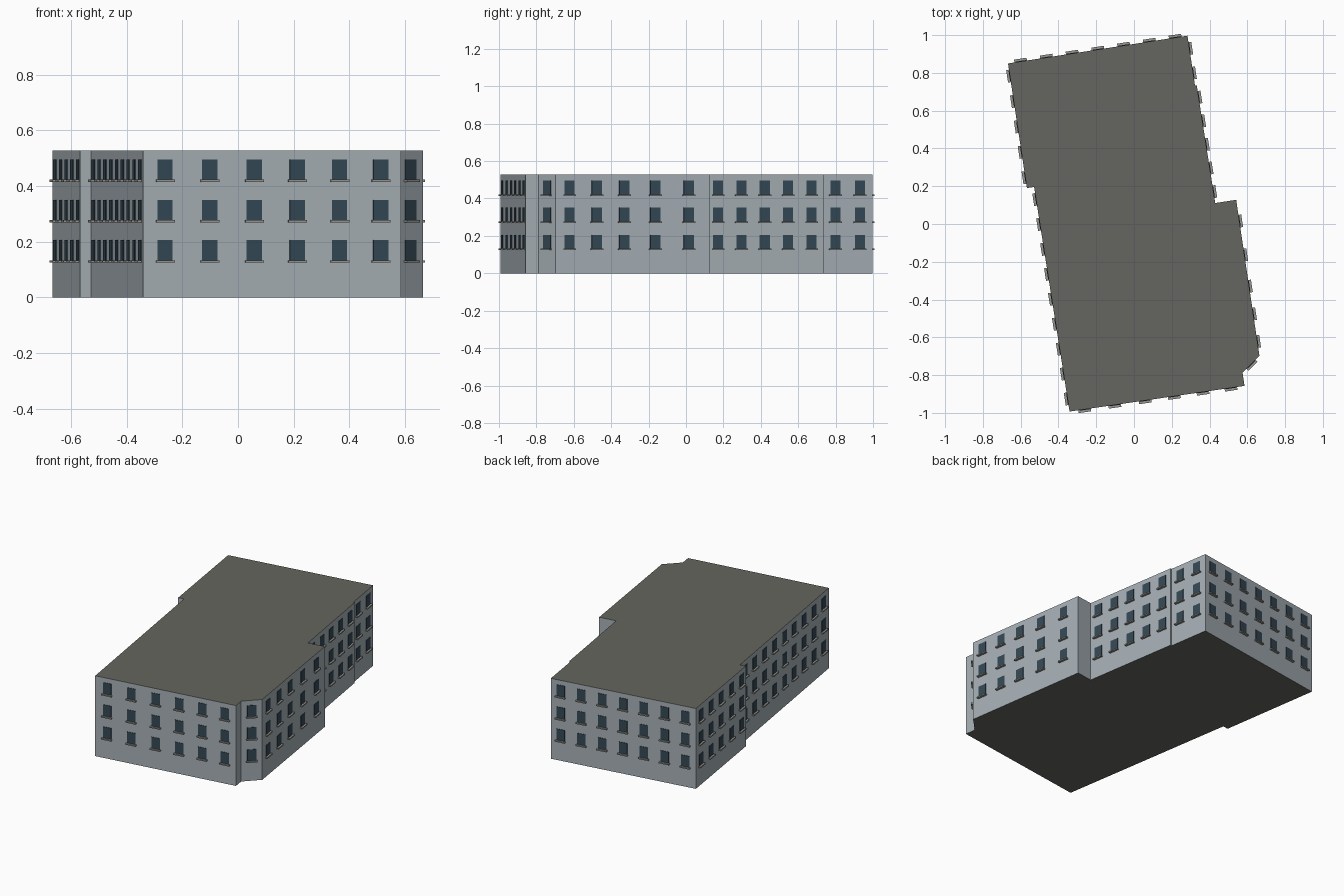
import bpy, bmesh
from mathutils import Vector, Matrix

if "Cube" in bpy.data.objects:
    bpy.data.objects.remove(bpy.data.objects["Cube"])

H = 0.527
ROWS = (0.169, 0.314, 0.459)      # window centre heights
WIN_W, WIN_H = 0.055, 0.073

def material(name, rgb):
    m = bpy.data.materials.new(name)
    m.diffuse_color = (*rgb, 1)
    m.use_nodes = True
    m.node_tree.nodes["Principled BSDF"].inputs["Base Color"].default_value = m.diffuse_color
    return m

wall_mat = material("wall_paint", (0.38, 0.43, 0.46))
roof_mat = material("roof_felt", (0.13, 0.13, 0.115))
glass_mat = material("glass", (0.035, 0.065, 0.09))
sill_mat = material("sill_stone", (0.30, 0.30, 0.28))

def finish(name, bm, mats):
    me = bpy.data.meshes.new(name)
    bm.normal_update()
    bm.to_mesh(me)
    bm.free()
    for m in mats:
        me.materials.append(m)
    ob = bpy.data.objects.new(name, me)
    bpy.context.collection.objects.link(ob)

def spread(first, last, n):
    return [first + (last - first) * i / (n - 1) for i in range(n)]

# Footprint, counter-clockwise: corner and window positions along the wall leaving it
walls = [
    ((-0.341, -0.993), [0.085, 0.258, 0.431, 0.598, 0.762, 0.922]),  # front
    ((0.585, -0.857), []),
    ((0.575, -0.788), [0.5]),                                        # chamfer
    ((0.664, -0.697), [0.09, 0.267, 0.445, 0.646, 0.863]),           # right wing
    ((0.541, 0.128), []),
    ((0.430, 0.111), spread(0.096, 0.897, 5)),                       # right middle
    ((0.332, 0.735), []),
    ((0.323, 0.733), [0.25, 0.745]),                                 # right rear
    ((0.283, 0.997), spread(0.068, 0.929, 7)),                       # back
    ((-0.667, 0.850), spread(0.10, 0.915, 5)),                       # left rear
    ((-0.567, 0.190), []),
    ((-0.529, 0.196), spread(0.055, 0.943, 9)),                      # left front
]

# Building body: extruded footprint, roof and base in a second material
bm = bmesh.new()
base = bm.faces.new([bm.verts.new((*p, 0)) for p, _ in walls])
top = bmesh.ops.extrude_face_region(bm, geom=[base], use_keep_orig=True)["geom"]
bmesh.ops.translate(bm, vec=(0, 0, H),
                    verts=[v for v in top if isinstance(v, bmesh.types.BMVert)])
bmesh.ops.recalc_face_normals(bm, faces=bm.faces)
for f in bm.faces:
    f.material_index = int(abs(f.normal.z) > 0.5)
finish("building_body", bm, [wall_mat, roof_mat])

# Window panes and projecting sills on every wall
panes, sills = bmesh.new(), bmesh.new()

def add_box(bm, frame, centre, size):
    bmesh.ops.create_cube(bm, size=1, matrix=frame @ Matrix.Translation(centre)
                          @ Matrix.Diagonal((*size, 1)))

for i, (p, stops) in enumerate(walls):
    a, b = Vector(p), Vector(walls[(i + 1) % len(walls)][0])
    d = (b - a).normalized()
    for t in stops:
        c = a.lerp(b, t)
        # local x runs along the wall, local y points outwards
        frame = Matrix(((d.x, d.y, 0, c.x), (d.y, -d.x, 0, c.y),
                        (0, 0, 1, 0), (0, 0, 0, 1)))
        for z in ROWS:
            add_box(panes, frame, (0, 0, z), (WIN_W, 0.006, WIN_H))
            add_box(sills, frame, (0, 0.005, z - WIN_H / 2 - 0.004),
                    (WIN_W + 0.012, 0.02, 0.008))

for name, bm, mat in (("window_panes", panes, glass_mat), ("window_sills", sills, sill_mat)):
    bmesh.ops.recalc_face_normals(bm, faces=bm.faces)
    finish(name, bm, [mat])
